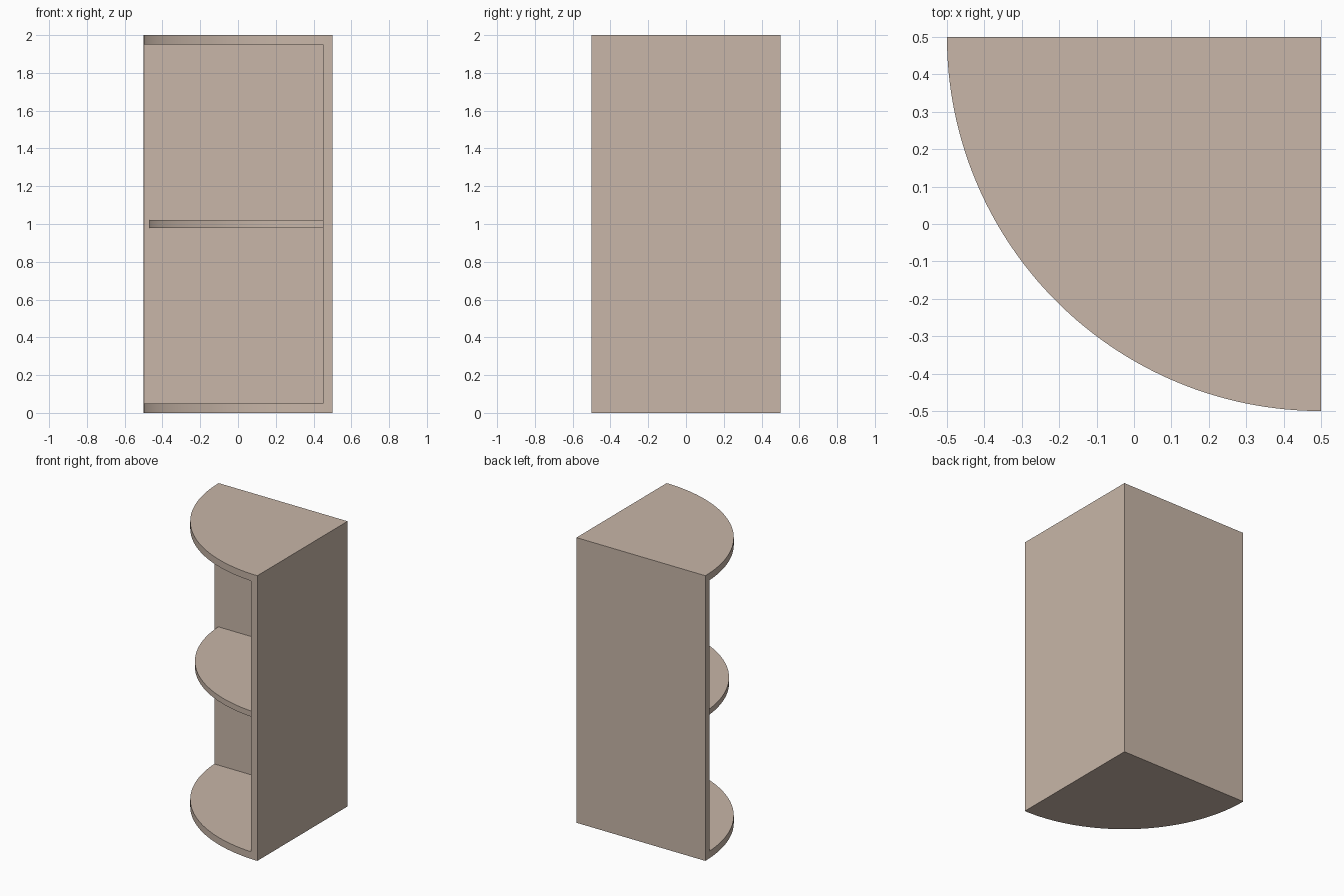
import bpy, bmesh, math

if "Cube" in bpy.data.objects:
    bpy.data.objects.remove(bpy.data.objects["Cube"])

wood = bpy.data.materials.new("pale_wood")
wood.diffuse_color = (0.578, 0.468, 0.392, 1)
wood.use_nodes = True
wood.node_tree.nodes["Principled BSDF"].inputs["Base Color"].default_value = wood.diffuse_color


def prism(name, points, z0, z1):
    """Extrude a flat outline from z0 to z1."""
    bm = bmesh.new()
    face = bm.faces.new([bm.verts.new((x, y, z0)) for x, y in points])
    ext = bmesh.ops.extrude_face_region(bm, geom=[face])
    top = [v for v in ext["geom"] if isinstance(v, bmesh.types.BMVert)]
    bmesh.ops.translate(bm, verts=top, vec=(0, 0, z1 - z0))
    bmesh.ops.recalc_face_normals(bm, faces=bm.faces)
    mesh = bpy.data.meshes.new(name)
    bm.to_mesh(mesh)
    bm.free()
    mesh.materials.append(wood)
    obj = bpy.data.objects.new(name, mesh)
    bpy.context.collection.objects.link(obj)
    return obj


def quarter(radius, inset, steps=64):
    """Quarter disc about the back right corner, trimmed by the wall inset."""
    a = math.asin(inset / radius)
    pts = [(0.5 - inset, 0.5 - inset)]
    for i in range(steps + 1):
        t = math.pi + a + (math.pi / 2 - 2 * a) * i / steps
        pts.append((0.5 + radius * math.cos(t), 0.5 + radius * math.sin(t)))
    return pts


# Cabinet shell: walls, top and base, hollowed by a box
shell = prism("cabinet_shell", quarter(1.0, 0.0), 0, 2)
cutter = prism("hollow_cutter", [(-0.8, -0.8), (0.45, -0.8), (0.45, 0.45), (-0.8, 0.45)], 0.05, 1.95)
mod = shell.modifiers.new("hollow", 'BOOLEAN')
mod.operation = 'DIFFERENCE'
mod.solver = 'EXACT'
mod.object = cutter
bpy.context.view_layer.objects.active = shell
shell.select_set(True)
bpy.ops.object.modifier_apply(modifier=mod.name)
bpy.data.objects.remove(cutter, do_unlink=True)

# Middle shelf, slightly set back from the rim
shelf = prism("middle_shelf", quarter(0.97, 0.05), 0.98, 1.02)

# Smooth the curved rims, keep the corners sharp
shelf.select_set(True)
bpy.ops.object.shade_smooth_by_angle(angle=math.radians(30))
